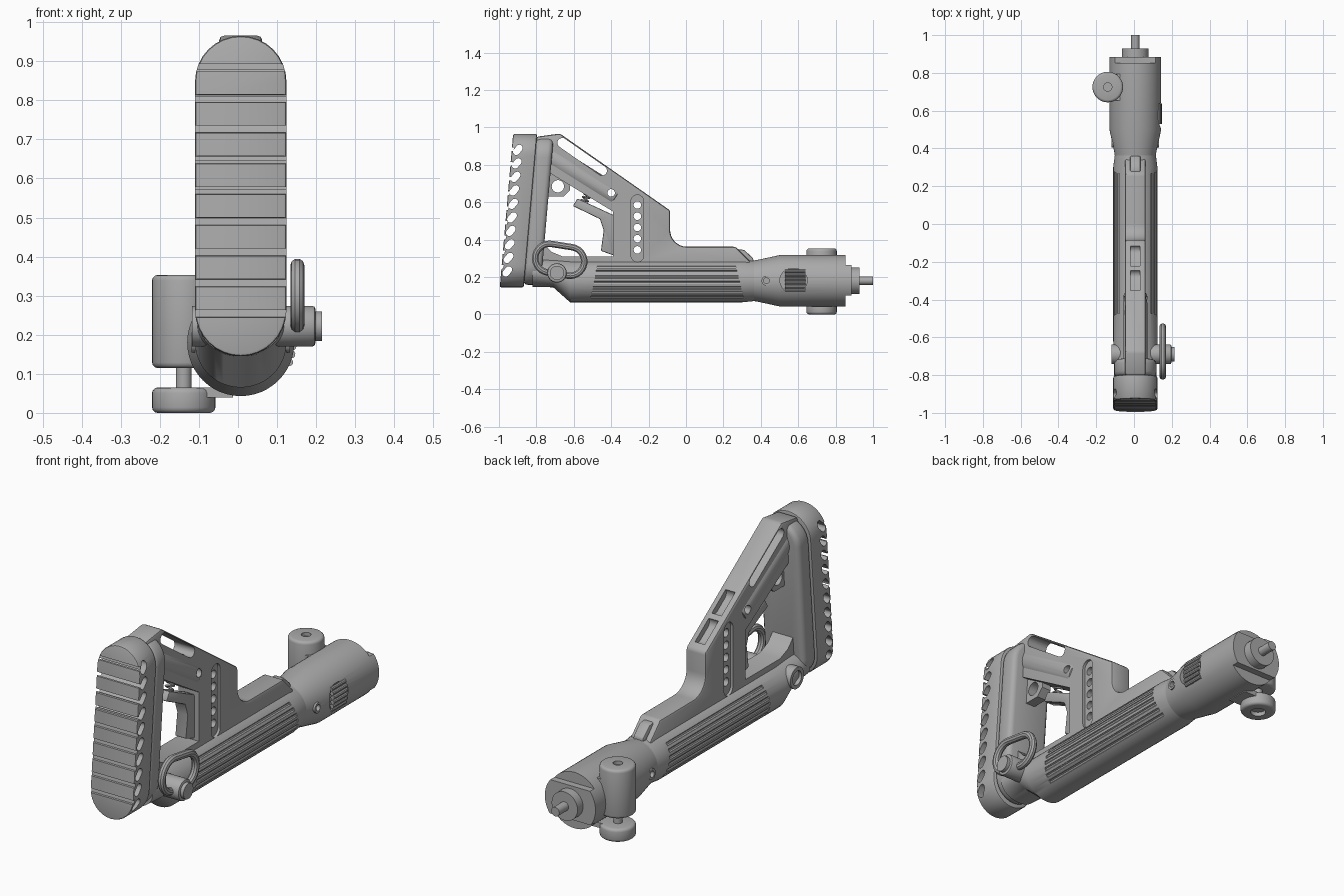
import bpy, bmesh, math
from mathutils import Vector

if "Cube" in bpy.data.objects:
    bpy.data.objects.remove(bpy.data.objects["Cube"])

CX, AX = 0.007, 0.18          # body centre line: x and height
GREY = (0.4, 0.4, 0.4, 1)
mat = bpy.data.materials.new("matte grey")
mat.use_nodes = True
mat.diffuse_color = GREY
mat.node_tree.nodes["Principled BSDF"].inputs["Base Color"].default_value = GREY


def finish(name, bm):
    bmesh.ops.recalc_face_normals(bm, faces=bm.faces)
    me = bpy.data.meshes.new(name)
    bm.to_mesh(me)
    bm.free()
    me.materials.append(mat)
    ob = bpy.data.objects.new(name, me)
    bpy.context.collection.objects.link(ob)
    return ob


def activate(ob):
    bpy.ops.object.select_all(action='DESELECT')
    ob.select_set(True)
    bpy.context.view_layer.objects.active = ob


def smooth(ob):
    activate(ob)
    bpy.ops.object.shade_smooth_by_angle(angle=math.radians(35))


def modify(ob, kind, **settings):
    m = ob.modifiers.new(kind.title(), kind)
    for k, v in settings.items():
        setattr(m, k, v)
    activate(ob)
    bpy.ops.object.modifier_apply(modifier=m.name)


def bevel(ob, width, segments=2):
    modify(ob, 'BEVEL', width=width, segments=segments, limit_method='ANGLE',
           angle_limit=math.radians(40))


def cut(targets, cutters):
    for c in cutters:
        for t in targets:
            modify(t, 'BOOLEAN', operation='DIFFERENCE', object=c)
        bpy.data.objects.remove(c)


def loft(name, rings):
    bm = bmesh.new()
    loops = [[bm.verts.new(p) for p in ring] for ring in rings]
    for a, b in zip(loops, loops[1:]):
        for i in range(len(a)):
            j = (i + 1) % len(a)
            bm.faces.new((a[i], a[j], b[j], b[i]))
    bm.faces.new(loops[0])
    bm.faces.new(loops[-1])
    return finish(name, bm)


def side_prism(name, pts, lo, hi):
    """Extrude a (y, z) outline across x, measured from the centre line."""
    return loft(name, [[(CX + x, y, z) for y, z in pts] for x in (lo, hi)])


def rod(name, p, q, r, r2=None, n=32):
    p, q = Vector(p), Vector(q)
    d = (q - p).normalized()
    u = d.orthogonal().normalized()
    v = d.cross(u)
    ang = [math.tau * i / n for i in range(n)]
    ends = ((p, r), (q, r if r2 is None else r2))
    return loft(name, [[c + s * (math.cos(a) * u + math.sin(a) * v) for a in ang] for c, s in ends])


def box(name, x0, x1, y0, y1, z0, z1):
    return side_prism(name, [(y0, z0), (y1, z0), (y1, z1), (y0, z1)], x0, x1)


def stadium(u, v, half, r, tilt=0, n=12):
    t, pts = math.radians(tilt), []
    for i in range(2 * n + 2):
        end = 1 if i <= n else -1
        a = math.pi * (i - (end < 0)) / n - math.pi / 2
        x, y = end * half + r * math.cos(a), r * math.sin(a)
        pts.append((u + x * math.cos(t) - y * math.sin(t), v + x * math.sin(t) + y * math.cos(t)))
    return pts


def turned(name, rings, n=48):
    """Loft ellipses (y, centre z, x radius, z radius) along the body axis."""
    ang = [math.tau * i / n for i in range(n)]
    return loft(name, [[(CX + rx * math.cos(a), y, zc + rz * math.sin(a)) for a in ang]
                       for y, zc, rx, rz in rings])


def wire(name, pts, radius, cyclic):
    cu = bpy.data.curves.new(name, 'CURVE')
    cu.dimensions, cu.bevel_depth, cu.bevel_resolution = '3D', radius, 3
    s = cu.splines.new('POLY')
    s.points.add(len(pts) - 1)
    for sp, p in zip(s.points, pts):
        sp.co = (*p, 1)
    s.use_cyclic_u = cyclic
    cu.materials.append(mat)
    ob = bpy.data.objects.new(name, cu)
    bpy.context.collection.objects.link(ob)
    activate(ob)
    bpy.ops.object.convert(target='MESH')
    return bpy.context.object


def lean(z):                  # the butt leans forward with height
    return (z - 0.555) * 0.087


def butt_slab(name, r, half, y0, y1):
    return loft(name, [[(x, y + lean(z), z) for x, z in stadium(CX, 0.555, half, r, 90, 16)]
                       for y in (y0, y1)])


# Butt pad with grooved face and slanted side holes
pad = butt_slab("butt_pad", 0.117, 0.293, -0.96, -0.832)
bevel(pad, 0.008)
cutters = []
for i in range(9):
    z = 0.255 + 0.0787 * i
    y = -0.96 + lean(z)
    cutters.append(side_prism("groove", [(y - .02, z - .014), (y + .008, z - .01), (y + .012, z + .008),
                                         (y - .02, z + .01)], -0.2, 0.2))
for i in range(10):
    z = 0.23 + 0.0722 * i
    cutters.append(side_prism("hole", stadium(-0.927 + lean(z), z, .013, .018, 50, 6), -0.2, 0.2))
cut([pad], cutters)

# Plate behind the pad
plate = butt_slab("butt_plate", 0.112, 0.285, -0.836, -0.742)
bevel(plate, 0.025, 3)

# Lower tube with tapered rear
tube = turned("lower_tube", [(-.82, .225, .105, .078), (-.71, .222, .113, .077), (-.62, AX, .117, .115),
                             (.3, AX, .117, .115), (.37, AX, .108, .108)])
cutters = []
for side in (-1, 1):
    for i in range(7):
        a = math.radians(-50 + 15 * i)
        x, z = CX + side * .119 * math.cos(a), AX + .117 * math.sin(a)
        end = .31 - .25 * (z - .08)
        cutters.append(rod("flute", (x, -.51 + .2 * (z - .08), z), (x, end, z), .0095, n=8))
cut([tube], cutters)

# Triangular frame and top ridge
outline = [(-.80, .95), (-.674, .967), (-.085, .556), (-.085, .45)]
outline += [(.005 - .09 * math.cos(a), .452 - .09 * math.sin(a))
            for a in [math.pi / 2 * i / 8 for i in range(1, 9)]]
outline += [(.265, .362), (.345, .28), (.345, .2), (-.78, .2)]
frame = side_prism("frame", outline, -.055, .055)
bevel(frame, 0.012)
slope = math.atan2(-.411, .589)
tilt = math.degrees(slope)
cutters = [
    side_prism("opening", [(-.80, .80), (-.735, .76), (-.39, .55), (-.39, .31), (-.66, .31),
                           (-.72, .335), (-.80, .42)], -.2, .2),
    side_prism("sling_slot", stadium(-.555, .843, .13, .026, tilt), -.2, .2),
]
for y, half in ((-.30, .035), (-.17, .035)):
    z = .967 - .698 * (y + .674)
    cutters.append(side_prism("top_recess", stadium(y, z, half, .03, tilt), -.026, .026))
cut([frame], cutters)

# Upper arm tube
arm = rod("arm_tube", (CX, -.77, .872), (CX, -.375, .625), .064)
bevel(arm, 0.012)
cut([arm, frame], [rod("arm_hole", (-.2, -.40, .65), (.2, -.40, .65), .02, n=24)])

# Vertical adjustment channels and holes
cutters = [side_prism("channel", stadium(-.26, .46, .145, .034, 90), lo, lo + .16) for lo in (.042, -.202)]
for i in range(5):
    z = .345 + .06 * i
    cutters.append(rod("index_hole", (-.2, -.26, z), (.2, -.26, z), .02, n=20))
cut([frame, tube], cutters)

# Latch lever, spring and ringed tab inside the frame
lever = side_prism("latch_lever", [(-.605, .58), (-.58, .62), (-.385, .53), (-.385, .315), (-.455, .34),
                                   (-.44, .45), (-.46, .51)], -.03, .03)
bevel(lever, .006)
coil = []
for i in range(61):
    t, a = i / 60, math.tau * i / 12
    coil.append((CX + .018 * math.cos(a), -.55 + .04 * t + .016 * math.sin(a), .59 + .09 * t - .008 * math.sin(a)))
wire("latch_spring", coil, .005, False)
tab = side_prism("ring_tab", [(-.76, .63), (-.655, .63), (-.62, .665), (-.62, .76), (-.76, .82)], -.025, .025)
cut([tab], [rod("tab_hole", (-.2, -.685, .685), (.2, -.685, .685), .033)])

# Sling loop on its pivot, with a plain bushing opposite
loop = wire("sling_loop", [(.152, y, z) for y, z in stadium(-.675, .292, .055, .077, -9, 14)], .018, True)
pivot = rod("sling_pivot", (.05, -.69, .222), (.198, -.69, .222), .052)
bevel(pivot, .008)
rod("pivot_cap", (.19, -.69, .222), (.215, -.69, .222), .038)
bushing = rod("bushing", (-.118, -.69, .222), (-.02, -.69, .222), .052)
cut([bushing], [rod("bore", (-.2, -.69, .222), (-.09, -.69, .222), .034)])

# Catch at the front of the ridge
catch = side_prism("ridge_catch", [(.26, .30), (.27, .35), (.31, .345), (.36, .30), (.36, .26)], -.028, .028)
bevel(catch, .008)

# Socket with tongue, collar and pin
socket = turned("socket", [(.345, AX, .107, .107), (.375, AX, .11, .11), (.5, AX, .137, .137),
                           (.852, AX, .137, .137)])
cutters = [side_prism("window", stadium(.575, AX + .002, .01, .063), .11, .2)]
for lo in (.09, -.15):
    cutters.append(rod("pin_hole", (CX + lo, .43, AX), (CX + lo + .06, .43, AX), .016, n=20))
cut([socket], cutters)
for side in (-1, 1):
    ring = rod("pin_ring", (CX + side * .09, .43, AX), (CX + side * .126, .43, AX), .026)
    cut([ring], [rod("bore", (CX + side * .1, .43, AX), (CX + side * .2, .43, AX), .015)])
tongue = turned("tongue", [(.84, AX, .137, .137), (.885, AX, .137, .137)])
cut([tongue], [box("trim", -.3, .3, .8, .95, lo, lo + .2) for lo in (.265, -.10)])
rod("collar", (CX, .87, AX), (CX, .928, AX), .07)
rod("front_pin", (CX, .92, AX), (CX, 1.0, AX), .022)

# Ribbed button in the socket window
for i in range(6):
    a = math.radians(-21 + 8.5 * i)
    x, z = CX + .133 * math.cos(a), AX + .14 * math.sin(a)
    rod("button_rib", (x, .53, z), (x, .638, z), .010, n=10)

# Hinge knuckles beside the socket
HX, HY = -.139, .725
upper = rod("hinge_upper_knuckle", (HX, HY, .115), (HX, HY, .353), .081, n=40)
bevel(upper, .014, 3)
cut([upper], [rod("dimple", (HX, HY, .335), (HX, HY, .4), .022)])
lower = rod("hinge_lower_knuckle", (HX, HY, 0), (HX, HY, .065), .081, n=40)
bevel(lower, .014, 3)
cut([lower], [rod("dimple", (HX, HY, -.1), (HX, HY, .02), .035)])
rod("hinge_core", (HX, HY, .05), (HX, HY, .13), .02)
box("hinge_web", HX - CX, -.02, .655, .795, .118, .29)
box("hinge_foot", HX - CX + .02, -.02, .67, .78, .04, .065)

for ob in [o for o in bpy.context.scene.objects if o.type == 'MESH']:
    smooth(ob)
